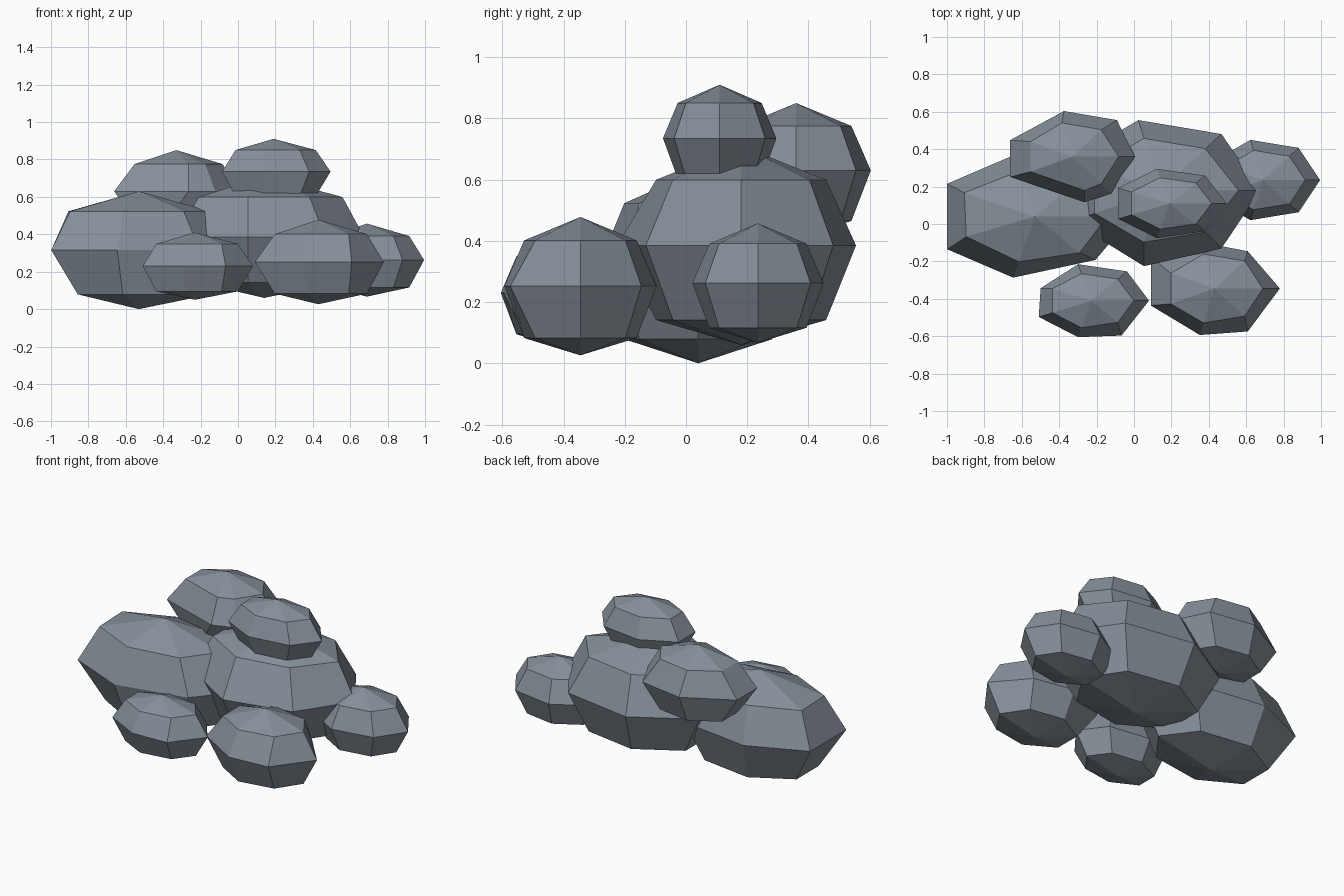
import bpy, bmesh
from math import sin, cos, pi

if "Cube" in bpy.data.objects:
    bpy.data.objects.remove(bpy.data.objects["Cube"])

SEGS = 7
RINGS = ((0.74, -0.75), (1.0, 0.0), (0.74, 0.66))   # (width, height) of each ring

stone = bpy.data.materials.new("slate_grey")
stone.diffuse_color = (0.24, 0.28, 0.325, 1)
stone.use_nodes = True
stone.node_tree.nodes["Principled BSDF"].inputs["Base Color"].default_value = stone.diffuse_color

def rock(name, centre, radii, nudges=()):
    """Seven-sided faceted boulder: two poles and three rings.
    nudges: (ring, side, dx, dy) chips, ring 0 = low, 1 = middle, 2 = upper."""
    bm = bmesh.new()
    a, b, c = radii
    rings = [[bm.verts.new((a * r * cos(2 * pi * i / SEGS),
                            b * r * sin(2 * pi * i / SEGS), c * h))
              for i in range(SEGS)] for r, h in RINGS]
    for ring, side, dx, dy in nudges:
        rings[ring][side].co.x += dx
        rings[ring][side].co.y += dy
    low, high = bm.verts.new((0, 0, -c)), bm.verts.new((0, 0, c))
    for i in range(SEGS):
        j = (i + 1) % SEGS
        bm.faces.new((low, rings[0][j], rings[0][i]))
        bm.faces.new((high, rings[2][i], rings[2][j]))
        for lo, up in zip(rings, rings[1:]):
            bm.faces.new((lo[i], lo[j], up[j], up[i]))
    bmesh.ops.recalc_face_normals(bm, faces=bm.faces)
    mesh = bpy.data.meshes.new(name)
    bm.to_mesh(mesh)
    bm.free()
    mesh.materials.append(stone)
    ob = bpy.data.objects.new(name, mesh)
    ob.location = centre
    bpy.context.collection.objects.link(ob)
    return ob

# Large boulders at the base
rock("left_boulder", (-0.53, 0.04, 0.315), (0.52, 0.335, 0.315),
     [(1, 3, 0, 0.03), (1, 4, 0, -0.03), (2, 3, -0.03, 0.02), (2, 4, -0.02, 0),
      (1, 6, 0, 0.03), (0, 3, 0.02, 0), (0, 4, 0.02, 0)])
rock("centre_boulder", (0.14, 0.18, 0.385), (0.525, 0.385, 0.325),
     [(1, 5, 0.03, -0.03), (1, 6, 0, -0.01), (2, 0, 0.03, 0), (1, 0, 0.01, 0)])

# Upper stones resting on the boulders
rock("back_stone", (-0.33, 0.36, 0.63), (0.335, 0.25, 0.22),
     [(1, 5, 0.14, 0), (1, 3, -0.03, -0.02), (1, 4, -0.03, 0), (1, 2, 0.03, 0),
      (1, 1, 0.03, 0), (2, 5, 0.12, 0)])
rock("top_stone", (0.19, 0.11, 0.735), (0.305, 0.19, 0.175))

# Small stones around the foot
rock("front_right_stone", (0.43, -0.345, 0.252), (0.35, 0.255, 0.226),
     [(1, 3, -0.025, 0.06), (1, 4, -0.025, 0.02), (1, 6, -0.04, -0.03),
      (1, 1, -0.04, 0)])
rock("right_stone", (0.69, 0.235, 0.262), (0.305, 0.22, 0.195))
rock("front_left_stone", (-0.23, -0.41, 0.23), (0.31, 0.2, 0.18),
     [(1, 6, -0.03, -0.03), (1, 3, 0.01, -0.02)])
